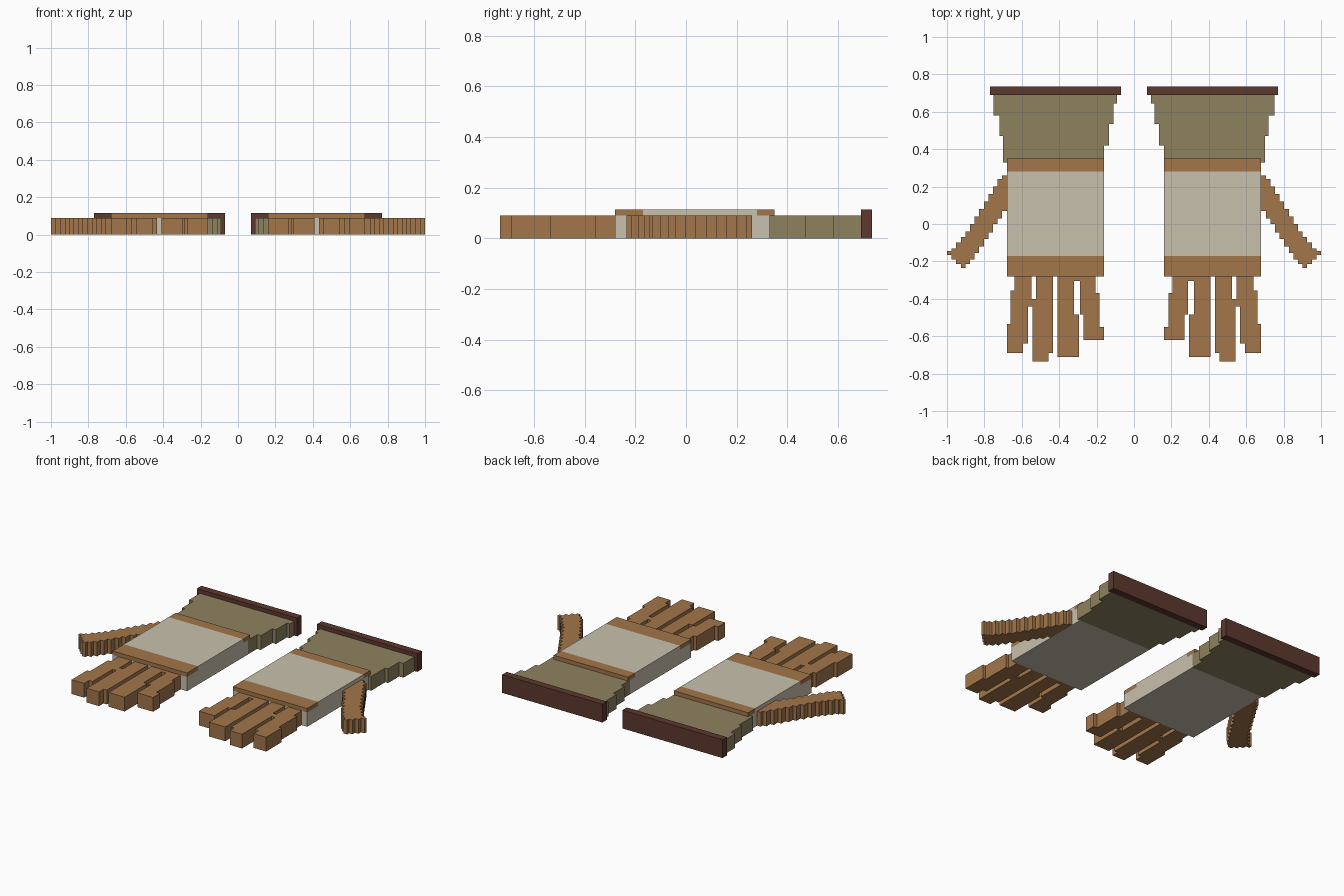
import bpy, bmesh

if "Cube" in bpy.data.objects:
    bpy.data.objects.remove(bpy.data.objects["Cube"])


def material(name, rgb):
    m = bpy.data.materials.new(name)
    m.diffuse_color = (*rgb, 1)
    m.use_nodes = True
    m.node_tree.nodes["Principled BSDF"].inputs["Base Color"].default_value = m.diffuse_color
    return m


LEATHER = material("tan leather", (0.361, 0.181, 0.070))
CLOTH = material("cream cloth", (0.584, 0.533, 0.418))
OLIVE = material("olive cuff", (0.270, 0.223, 0.114))
TRIM = material("dark trim", (0.107, 0.040, 0.027))
THICK = 0.09   # glove body height
TOP = 0.115    # raised parts


def finish(bm, name, mats):
    """Make an object and mirror it to the other hand."""
    bmesh.ops.recalc_face_normals(bm, faces=bm.faces)
    me = bpy.data.meshes.new(name)
    bm.to_mesh(me)
    bm.free()
    for m in mats:
        me.materials.append(m)
    ob = bpy.data.objects.new(name, me)
    bpy.context.collection.objects.link(ob)
    mod = ob.modifiers.new("other_hand", 'MIRROR')
    mod.use_mirror_merge = False
    return ob


def stepped(name, mat, steps, along='y', z0=0.0, z1=THICK, cuts=(), paint=None):
    """Extrude a stepped strip. steps: (start, end, low, high) along one axis."""
    pts = []
    for a, b, lo, hi in steps:
        pts += [(a, lo), (b, lo)]
    for a, b, lo, hi in reversed(steps):
        pts += [(b, hi), (a, hi)]
    # drop repeats where neighbouring steps share an edge
    pts = [p for i, p in enumerate(pts) if p != pts[i - 1]]
    bm = bmesh.new()
    vs = [bm.verts.new((q, p, z0) if along == 'y' else (p, q, z0)) for p, q in pts]
    base = bm.faces.new(vs)
    ret = bmesh.ops.extrude_face_region(bm, geom=[base])
    new = [v for v in ret["geom"] if isinstance(v, bmesh.types.BMVert)]
    bmesh.ops.translate(bm, verts=new, vec=(0, 0, z1 - z0))
    for y in cuts:
        bmesh.ops.bisect_plane(bm, geom=bm.verts[:] + bm.edges[:] + bm.faces[:],
                               plane_co=(0, y, 0), plane_no=(0, 1, 0))
    mats = [mat]
    if paint:
        other, rule = paint
        mats.append(other)
        for f in bm.faces:
            f.material_index = int(rule(f.calc_center_median()))
    return finish(bm, name, mats)


# Palm body and the raised pad with leather bands at both ends
stepped("palm", CLOTH, [(-0.28, 0.33, 0.16, 0.68)])
stepped("palm_pad", CLOTH, [(-0.28, 0.35, 0.16, 0.68)], z0=THICK, z1=TOP,
        cuts=(-0.17, 0.28), paint=(LEATHER, lambda c: c.y < -0.17 or c.y > 0.28))

# Flared cuff and its trim
stepped("cuff", OLIVE, [
    (0.33, 0.42, 0.16, 0.70), (0.42, 0.47, 0.135, 0.70),
    (0.47, 0.535, 0.135, 0.72), (0.535, 0.58, 0.11, 0.72),
    (0.58, 0.645, 0.11, 0.75), (0.645, 0.69, 0.09, 0.75)])
stepped("cuff_trim", TRIM, [(0.69, 0.735, 0.07, 0.77)], z1=TOP)

# Four fingers, from the inner side outwards
fingers = {
    "little_finger": [(-0.62, -0.55, 0.16, 0.27), (-0.55, -0.485, 0.185, 0.27),
                      (-0.485, -0.37, 0.185, 0.29), (-0.37, -0.305, 0.205, 0.29),
                      (-0.305, -0.28, 0.205, 0.305)],
    "ring_finger": [(-0.71, -0.485, 0.295, 0.408), (-0.485, -0.305, 0.32, 0.408),
                    (-0.305, -0.28, 0.305, 0.408)],
    "middle_finger": [(-0.735, -0.69, 0.457, 0.543), (-0.69, -0.40, 0.434, 0.543),
                      (-0.40, -0.28, 0.434, 0.524)],
    "index_finger": [(-0.69, -0.64, 0.593, 0.68), (-0.64, -0.535, 0.568, 0.68),
                     (-0.535, -0.44, 0.568, 0.66), (-0.44, -0.40, 0.543, 0.66),
                     (-0.40, -0.355, 0.548, 0.66), (-0.355, -0.28, 0.548, 0.64)],
}
for name, steps in fingers.items():
    stepped(name, LEATHER, steps)

# Thumb: stepped columns slanting away from the palm
lows = [0.07, 0.03, 0.0, -0.045, -0.08, -0.12, -0.155, -0.19, -0.215, -0.235,
        -0.215, -0.19, -0.165]
highs = [0.26, 0.24, 0.20, 0.16, 0.12, 0.08, 0.04, 0.0, -0.04, -0.07,
         -0.10, -0.13, -0.145]
w = 0.32 / len(lows)
stepped("thumb", LEATHER,
        [(0.68 + i * w, 0.68 + (i + 1) * w, lo, hi)
         for i, (lo, hi) in enumerate(zip(lows, highs))], along='x')
